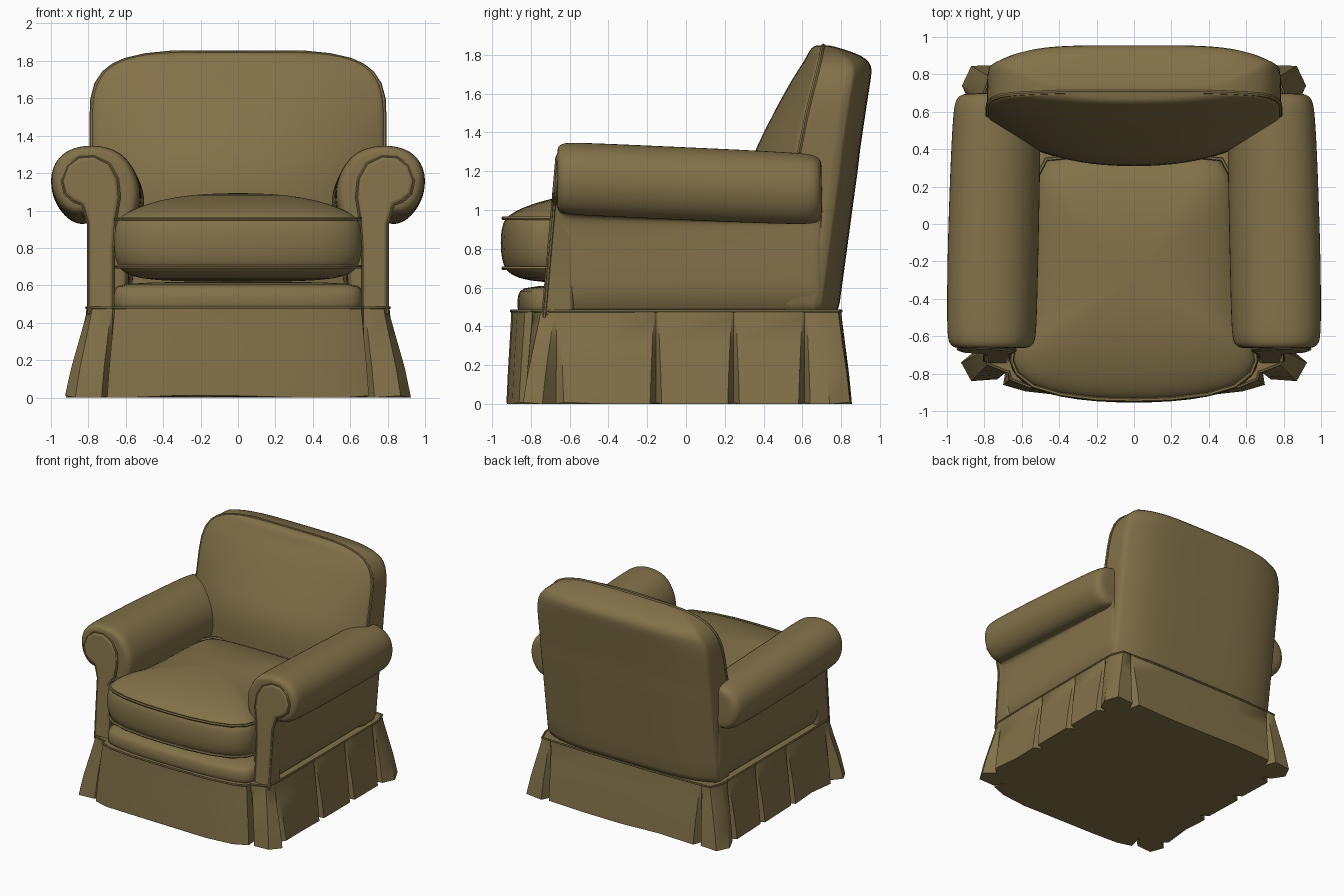
import bpy, bmesh, math

if "Cube" in bpy.data.objects:
    bpy.data.objects.remove(bpy.data.objects["Cube"])

fabric = bpy.data.materials.new("olive_brown_fabric")
fabric.diffuse_color = (0.225, 0.167, 0.067, 1)
fabric.use_nodes = True
fabric.node_tree.nodes["Principled BSDF"].inputs["Base Color"].default_value = fabric.diffuse_color


def finish(ob, name, angle=50):
    ob.name = name
    ob.data.materials.clear()
    ob.data.materials.append(fabric)
    bpy.ops.object.select_all(action='DESELECT')
    ob.select_set(True)
    bpy.context.view_layer.objects.active = ob
    bpy.ops.object.shade_smooth_by_angle(angle=math.radians(angle))
    return ob


def loft(name, rings, subsurf=0, bevel=0, angle=50):
    """Skin a stack of closed rings and cap both ends."""
    bm = bmesh.new()
    vs = [[bm.verts.new(p) for p in r] for r in rings]
    n = len(rings[0])
    for a, b in zip(vs, vs[1:]):
        for i in range(n):
            j = (i + 1) % n
            bm.faces.new((a[i], a[j], b[j], b[i]))
    bm.faces.new(vs[0])
    bm.faces.new(vs[-1])
    bmesh.ops.recalc_face_normals(bm, faces=bm.faces)
    me = bpy.data.meshes.new(name)
    bm.to_mesh(me)
    bm.free()
    ob = bpy.data.objects.new(name, me)
    bpy.context.collection.objects.link(ob)
    if bevel:
        m = ob.modifiers.new("bevel", 'BEVEL')
        m.width, m.segments, m.limit_method = bevel, 3, 'ANGLE'
        m.angle_limit = math.radians(50)
    if subsurf:
        m = ob.modifiers.new("subsurf", 'SUBSURF')
        m.levels = m.render_levels = subsurf
    return finish(ob, name, angle)


def piping(name, pts, radius=0.011, closed=True):
    """Thin round cord along a seam."""
    cu = bpy.data.curves.new(name, 'CURVE')
    cu.dimensions, cu.bevel_depth, cu.bevel_resolution = '3D', radius, 1
    sp = cu.splines.new('POLY')
    sp.points.add(len(pts) - 1)
    for p, c in zip(sp.points, pts):
        p.co = (*c, 1)
    sp.use_cyclic_u = closed
    ob = bpy.data.objects.new(name, cu)
    bpy.context.collection.objects.link(ob)
    bpy.ops.object.select_all(action='DESELECT')
    ob.select_set(True)
    bpy.context.view_layer.objects.active = ob
    bpy.ops.object.convert(target='MESH')
    finish(bpy.context.view_layer.objects.active, name)


def mirrored(half):
    """Close a right-hand outline whose first and last points lie on x = 0."""
    return half + [(-p[0], *p[1:]) for p in half[-2:0:-1]]


# Backrest: horizontal sections with a bulging front and arched top
def half_width(z):
    t = min(max((z - 1.5) / 0.35, 0), 0.992)
    return 0.787 * (1 - t ** 3) ** 0.22


U = [math.sin(math.pi / 2 * (i / 8 - 1)) for i in range(17)]
# z, rear y, front centre y, front side y
levels = [(0.45, 0.78, 0.31, 0.52), (0.47, 0.785, 0.31, 0.52), (0.8, 0.83, 0.31, 0.53),
          (1.1, 0.87, 0.305, 0.54), (1.2, 0.885, 0.32, 0.55), (1.3, 0.895, 0.35, 0.57),
          (1.4, 0.91, 0.40, 0.59), (1.5, 0.925, 0.45, 0.61), (1.6, 0.94, 0.505, 0.635),
          (1.68, 0.953, 0.55, 0.655), (1.74, 0.96, 0.59, 0.67), (1.78, 0.93, 0.615, 0.68),
          (1.81, 0.87, 0.63, 0.685), (1.835, 0.79, 0.645, 0.69), (1.85, 0.735, 0.67, 0.695)]
rings, seam = [], []
for z, yr, yc, ys in levels:
    w = half_width(z)
    d = min(0.10, (yr - ys) * 0.4)
    front = [(w * u, yc + (ys - yc) * abs(u) ** 2.4, z) for u in U]
    rear = [(w * u, yr - d * abs(u) ** 5, z) for u in reversed(U)]
    rings.append(front + rear)
    if z > 1.25:
        seam.append((w - 0.004, ys + 0.012, z - 0.004))
loft("backrest", rings, subsurf=1)
piping("backrest_piping", seam + [(-x, y, z) for x, y, z in reversed(seam)], closed=False)

# Arms: rolled profile swept front to back, sloping down and rounded at both ends
ARM = [(0.80, 0.45), (0.80, 0.7), (0.80, 0.93), (0.82, 0.985), (0.88, 0.97), (0.95, 1.01),
       (0.995, 1.09), (1.005, 1.18), (0.985, 1.26), (0.925, 1.325), (0.83, 1.355),
       (0.72, 1.352), (0.62, 1.315), (0.54, 1.23), (0.50, 1.12), (0.515, 1.0),
       (0.55, 0.9), (0.57, 0.7), (0.57, 0.45)]
STATIONS = [(-0.665, 0.72), (-0.66, 0.86), (-0.635, 0.96), (-0.58, 1), (-0.2, 1),
            (0.3, 1), (0.6, 0.98), (0.67, 0.93), (0.695, 0.8), (0.70, 0.6)]
# Arm front panel: post opening into a scroll
POST = [(0.80, 0.45), (0.80, 0.93), (0.83, 1.03), (0.88, 1.05), (0.925, 1.09), (0.94, 1.16),
        (0.91, 1.24), (0.85, 1.285), (0.77, 1.29), (0.69, 1.25), (0.645, 1.17),
        (0.635, 1.07), (0.655, 0.95), (0.665, 0.8), (0.665, 0.45)]


def post_y(z):
    return -0.745 + 0.07 * max(0, z - 0.45) / 0.8


for s, side in ((1, "right"), (-1, "left")):
    rings = []
    for y, k in STATIONS:
        t = (y + 0.65) / 1.35
        ring = []
        for x, z in ARM:
            cx, cz = (0.72, z) if z < 0.95 else (0.75, 1.17)
            x2, z2 = cx + (x - cx) * k, cz + (z - cz) * k
            if x2 > 0.81:
                x2 -= 0.045 * max(t - 0.3, 0)
            if x2 < 0.6:
                x2 += 0.03 * (1 - t) - 0.015
            if z > 0.95:
                z2 -= 0.06 * t
            ring.append((s * x2, y, z2))
        rings.append(ring)
    loft(side + "_arm", rings, subsurf=2)
    loft(side + "_arm_front", [[(s * x, post_y(z), z) for x, z in POST],
                               [(s * x, -0.58, z) for x, z in POST]], bevel=0.02)
    piping(side + "_arm_piping", [(s * x, post_y(z) + 0.015, z) for x, z in POST], 0.009)

# Seat cushion: one outline stacked at several scales into a domed pad
PLAN = mirrored([(0, -0.955), (0.2, -0.95), (0.4, -0.925), (0.55, -0.88), (0.64, -0.81),
                 (0.668, -0.74), (0.655, -0.66), (0.60, -0.56), (0.56, -0.3), (0.55, 0),
                 (0.54, 0.25), (0.48, 0.36), (0.3, 0.38), (0, 0.38)])


def plan_ring(k, z):
    return [(x * k, -0.3 + (y + 0.3) * k, z) for x, y in PLAN]


loft("seat_cushion", [plan_ring(k, z) for k, z in (
    (0.1, 0.62), (0.5, 0.62), (0.8, 0.635), (0.92, 0.665), (0.97, 0.70), (0.995, 0.75),
    (1.005, 0.83), (0.995, 0.91), (0.97, 0.955), (0.9, 0.99), (0.75, 1.035), (0.5, 1.075),
    (0.25, 1.09), (0.06, 1.093))], subsurf=1)
for z, label in ((0.70, "lower"), (0.957, "upper")):
    piping(label + "_cushion_piping", plan_ring(0.978, z))

# Padded platform under the cushion
DECK = mirrored([(0, -0.87), (0.3, -0.86), (0.5, -0.84), (0.62, -0.81), (0.67, -0.76),
                 (0.67, -0.6), (0.67, 0.3), (0.6, 0.5), (0, 0.5)])
loft("seat_platform", [[(x * k, y * k, z) for x, y in DECK] for k, z in (
    (0.99, 0.44), (1, 0.48), (1.005, 0.54), (0.99, 0.585), (0.95, 0.61), (0.5, 0.62))],
    subsurf=1)

# Skirt: bottom x, y and top x, y around the right half, with pleat notches
SKIRT = [(0, -.925, 0, -.90), (.35, -.92, .35, -.893), (.58, -.895, .56, -.87),
         (.70, -.86, .66, -.83), (.68, -.74, .67, -.79), (.73, -.83, .68, -.79),
         (.87, -.84, .78, -.75), (.925, -.74, .805, -.68), (.84, -.67, .805, -.665),
         (.885, -.63, .805, -.65), (.87, -.4, .81, -.4)]
for y in (-0.155, 0.245, 0.61):
    SKIRT += [(.875, y - .03, .81, y - .012), (.80, y, .806, y), (.875, y + .03, .81, y + .012)]
SKIRT += [(.92, .74, .805, .69), (.87, .845, .77, .785), (.73, .85, .70, .79),
          (.69, .77, .69, .785), (.66, .85, .68, .79), (.35, .85, .35, .80), (0, .855, 0, .80)]
SKIRT = mirrored(SKIRT)
rings = []
for z, f in ((0.01, 1), (0.16, 0.72), (0.32, 0.34), (0.44, 0.06), (0.48, 0)):
    rings.append([(b[0] * f + b[2] * (1 - f) if i < 999 else 0,
                   b[1] * f + b[3] * (1 - f), z if f < 1 else 0.01 * (i % 3 == 0))
                  for i, b in enumerate(SKIRT)])
# SKIRT mirroring flips only the bottom x, so restore the sign of the top x
half = len(SKIRT) // 2
for r, (z, f) in zip(rings, ((0, 1), (0, .72), (0, .34), (0, .06), (0, 0))):
    for i in range(half + 1, len(SKIRT)):
        b = SKIRT[i]
        r[i] = (b[0] * f - abs(b[2]) * (1 - f), r[i][1], r[i][2])
loft("skirt", rings, angle=40)
piping("skirt_seam", [(p[0], p[1], 0.48) for p in rings[-1]], 0.008)
